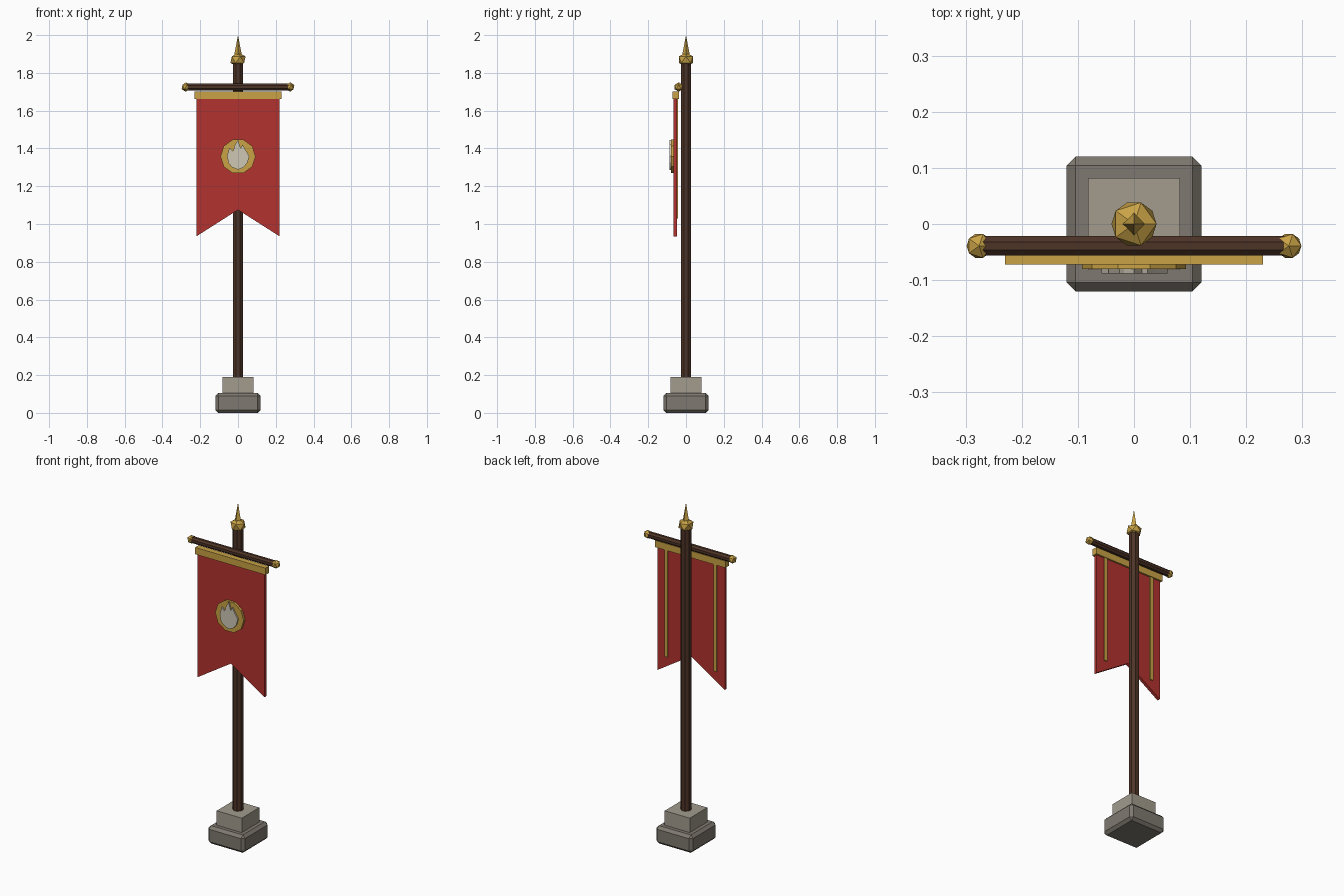
import bpy, bmesh, math
from mathutils import Matrix

if "Cube" in bpy.data.objects:
    bpy.data.objects.remove(bpy.data.objects["Cube"])


def material(name, r, g, b):
    m = bpy.data.materials.new(name)
    m.diffuse_color = (r, g, b, 1)
    m.use_nodes = True
    m.node_tree.nodes["Principled BSDF"].inputs["Base Color"].default_value = m.diffuse_color
    return m


WOOD = material("dark_wood", 0.075, 0.034, 0.02)
GOLD = material("gold", 0.58, 0.36, 0.06)
RED = material("red_cloth", 0.45, 0.032, 0.028)
STONE = material("stone", 0.21, 0.19, 0.16)
PALE = material("pale_stone", 0.36, 0.33, 0.27)
IVORY = material("ivory", 0.62, 0.57, 0.46)


def finish(name, bm, mat):
    bmesh.ops.recalc_face_normals(bm, faces=bm.faces)
    me = bpy.data.meshes.new(name)
    bm.to_mesh(me)
    bm.free()
    me.materials.append(mat)
    ob = bpy.data.objects.new(name, me)
    bpy.context.collection.objects.link(ob)
    return ob


def box(name, x0, x1, y0, y1, z0, z1, mat, bevel=0):
    bm = bmesh.new()
    mtx = Matrix.Translation(((x0 + x1) / 2, (y0 + y1) / 2, (z0 + z1) / 2))
    mtx = mtx @ Matrix.Diagonal((x1 - x0, y1 - y0, z1 - z0, 1))
    bmesh.ops.create_cube(bm, size=1, matrix=mtx)
    if bevel:
        bmesh.ops.bevel(bm, geom=bm.edges[:], offset=bevel, segments=1, affect='EDGES')
    return finish(name, bm, mat)


def cone(name, loc, r1, r2, depth, sides, mat, axis='Z', turn=0):
    bm = bmesh.new()
    mtx = Matrix.Translation(loc)
    if axis != 'Z':
        mtx = mtx @ Matrix.Rotation(math.pi / 2, 4, axis)
    mtx = mtx @ Matrix.Rotation(turn, 4, 'Z')
    bmesh.ops.create_cone(bm, cap_ends=True, segments=sides, radius1=r1, radius2=r2,
                          depth=depth, matrix=mtx)
    return finish(name, bm, mat)


def gem(name, loc, r, mat, squash=1):
    bm = bmesh.new()
    mtx = Matrix.Translation(loc) @ Matrix.Diagonal((1, 1, squash, 1))
    bmesh.ops.create_icosphere(bm, subdivisions=1, radius=r, matrix=mtx)
    return finish(name, bm, mat)


def plate(name, outline, y0, y1, mat):
    # extrude an x-z outline through a depth range
    bm = bmesh.new()
    face = bm.faces.new([bm.verts.new((x, y0, z)) for x, z in outline])
    ext = bmesh.ops.extrude_face_region(bm, geom=[face])["geom"]
    verts = [v for v in ext if isinstance(v, bmesh.types.BMVert)]
    bmesh.ops.translate(bm, verts=verts, vec=(0, y1 - y0, 0))
    return finish(name, bm, mat)


# stone base
box("base_block", -0.12, 0.12, -0.12, 0.12, 0, 0.105, STONE, 0.016)
box("base_step", -0.082, 0.082, -0.082, 0.082, 0.095, 0.19, PALE)

# pole and finial
T8 = math.pi / 8
cone("pole", (0, 0, 1.02), 0.029, 0.029, 1.68, 8, WOOD, turn=T8)
gem("finial_ball", (0, 0, 1.87), 0.045, GOLD, 0.85)
cone("finial_spike", (0, 0, 1.945), 0.021, 0, 0.11, 4, GOLD)

# crossbar with end knobs
cone("crossbar", (0, -0.039, 1.725), 0.019, 0.019, 0.54, 8, WOOD, 'Y', T8)
for side, sx in (("left", -1), ("right", 1)):
    gem("crossbar_knob_" + side, (sx * 0.276, -0.039, 1.725), 0.025, GOLD)
    # trim strips on the back of the cloth
    box("back_trim_" + side, sx * 0.16 - 0.01, sx * 0.16 + 0.01, -0.052, -0.042,
        1.03, 1.68, GOLD)

# swallowtail cloth and its top band
plate("banner_cloth", [(-0.22, 1.68), (0.22, 1.68), (0.22, 0.935), (0, 1.075),
                       (-0.22, 0.935)], -0.066, -0.048, RED)
box("banner_top_band", -0.23, 0.23, -0.072, -0.038, 1.662, 1.702, GOLD)

# emblem disc and flame
cone("emblem_disc", (0, -0.07, 1.358), 0.093, 0.093, 0.02, 10, GOLD, 'X', math.pi / 2)
flame = [(0, 1.287), (0.03, 1.30), (0.05, 1.325), (0.06, 1.36), (0.038, 1.395),
         (0.024, 1.42), (0.014, 1.40), (0, 1.445), (-0.018, 1.415), (-0.026, 1.385),
         (-0.045, 1.405), (-0.058, 1.36), (-0.05, 1.32), (-0.03, 1.30)]
plate("emblem_flame", flame, -0.088, -0.074, IVORY)
